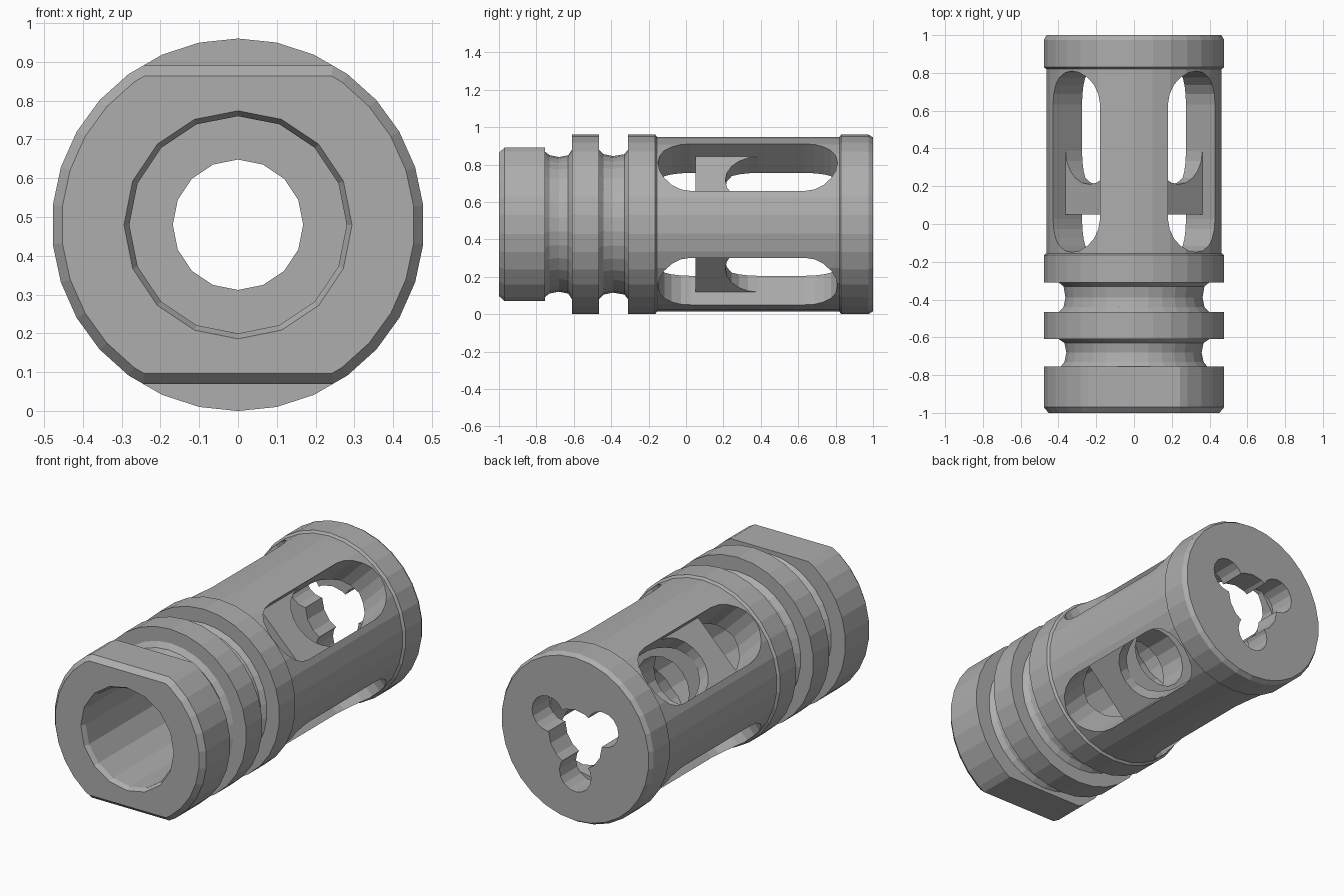
import bpy, bmesh, math
from mathutils import Vector

if "Cube" in bpy.data.objects:
    bpy.data.objects.remove(bpy.data.objects["Cube"], do_unlink=True)

AXIS_Z = 0.48

grey = bpy.data.materials.new("steel grey")
grey.use_nodes = True
colour = (0.42, 0.42, 0.42, 1)
grey.diffuse_color = colour
grey.node_tree.nodes["Principled BSDF"].inputs["Base Color"].default_value = colour


def finish(bm, name):
    bmesh.ops.remove_doubles(bm, verts=bm.verts, dist=1e-5)
    bmesh.ops.recalc_face_normals(bm, faces=bm.faces)
    mesh = bpy.data.meshes.new(name)
    bm.to_mesh(mesh)
    bm.free()
    mesh.materials.append(grey)
    ob = bpy.data.objects.new(name, mesh)
    bpy.context.scene.collection.objects.link(ob)
    return ob


def face(bm, points):
    return bm.faces.new([bm.verts.new(p) for p in points])


def lathe(name, profile, sides, cx=0, cz=AXIS_Z):
    """Closed solid turned about an axis parallel to y; profile is (y, radius)."""
    bm = bmesh.new()
    rings = []
    for y, r in profile:
        angles = [2 * math.pi * i / sides for i in range(sides)]
        rings.append([bm.verts.new((cx + r * math.sin(a), y, cz + r * math.cos(a)))
                      for a in angles])
    for a, b in zip(rings, rings[1:]):
        for i in range(sides):
            j = (i + 1) % sides
            bm.faces.new((a[i], a[j], b[j], b[i]))
    bm.faces.new(rings[0])
    bm.faces.new(rings[-1])
    return finish(bm, name)


def cut(target, cutter):
    cutter.hide_render = True
    mod = target.modifiers.new("cut", 'BOOLEAN')
    mod.operation = 'DIFFERENCE'
    mod.solver = 'EXACT'
    mod.object = cutter
    bpy.context.view_layer.objects.active = target
    bpy.ops.object.modifier_apply(modifier=mod.name)
    bpy.data.objects.remove(cutter, do_unlink=True)


# Turned outer body: flatted collar, two grooves, slotted tube, rear band
body = lathe("slotted_body", [
    (-1, .455), (-.97, .48), (-.755, .48), (-.755, .39), (-.73, .37),
    (-.68, .36), (-.63, .37), (-.61, .4), (-.61, .48), (-.465, .48),
    (-.465, .4), (-.44, .375), (-.39, .365), (-.33, .375), (-.31, .4),
    (-.31, .48), (-.165, .48), (-.155, .467), (.82, .467), (.83, .48),
    (.975, .48), (1, .465)], 30)

# Front bore, baffle hole, rear chamber and exit hole in one cut
cut(body, lathe("bore_cutter", [
    (-1.02, .305), (-.975, .28), (.05, .28), (.05, .168), (.21, .168),
    (.21, .28), (.85, .28), (.85, .168), (1.1, .168)], 16))

# Two chamfered wrench flats on the front collar
for side in (1, -1):
    bm = bmesh.new()
    outline = [(-1.06, .329), (-.97, .41), (-.69, .41), (-.69, .6), (-1.06, .6)]
    ends = [[(x, y, AXIS_Z + side * h) for y, h in outline] for x in (-.6, .6)]
    for end in ends:
        face(bm, end)
    for i in range(len(outline)):
        j = (i + 1) % len(outline)
        face(bm, (ends[0][i], ends[0][j], ends[1][j], ends[1][i]))
    cut(body, finish(bm, "flat_cutter"))


def arc(yc, w, facing, steps=10):
    """Half circle in the slot plane from -w to +w, bulging along facing."""
    return [(yc + facing * w * math.cos(t), w * math.sin(t))
            for t in (math.pi * (i / steps - .5) for i in range(steps + 1))]


def slot_cutter(angle):
    """Rounded slot with a shallow bridge left standing between two deep pockets."""
    half, top, mid, deep = .177, .7, .335, .1
    front_y, rear_y, bridge_y, pocket_y = -.15 + half, .81 - half, .05, .21 + half
    pocket_arc = arc(pocket_y, half, -1)
    front = arc(front_y, half, -1) + [(bridge_y, half), (bridge_y, -half)]
    bridge = [(bridge_y, -half), (bridge_y, half)] + pocket_arc[::-1]
    rear = pocket_arc + arc(rear_y, half, 1)[::-1]
    radial = Vector((math.cos(angle), 0, math.sin(angle)))
    across = Vector((-math.sin(angle), 0, math.cos(angle)))

    def place(p, r):
        return Vector((0, p[0], AXIS_Z)) + radial * r + across * p[1]

    def edges(region):
        return list(zip(region, region[1:] + region[:1]))

    def key(edge):
        return frozenset((round(a, 4), round(b, 4)) for a, b in edge)

    bm = bmesh.new()
    regions = [(front, deep), (bridge, mid), (rear, deep)]
    every = [key(e) for region, _ in regions for e in edges(region)]
    for region, floor in regions:
        face(bm, [place(p, top) for p in region])
        face(bm, [place(p, floor) for p in region])
        for e in edges(region):
            a, b = e
            if every.count(key(e)) == 1:
                face(bm, (place(a, top), place(b, top), place(b, mid), place(a, mid)))
            if floor == deep:
                face(bm, (place(a, mid), place(b, mid), place(b, deep), place(a, deep)))
    return finish(bm, "slot_cutter")


# Four diagonal slots
for k in range(4):
    cut(body, slot_cutter(math.radians(45 + 90 * k)))

# Three lobes around the exit hole
for degrees in (30, 150, 270):
    a = math.radians(degrees)
    cut(body, lathe("lobe_cutter", [(.845, .1), (1.1, .1)], 16,
                    .2 * math.cos(a), AXIS_Z + .2 * math.sin(a)))

# Crisp machined facets
for poly in body.data.polygons:
    poly.use_smooth = False
